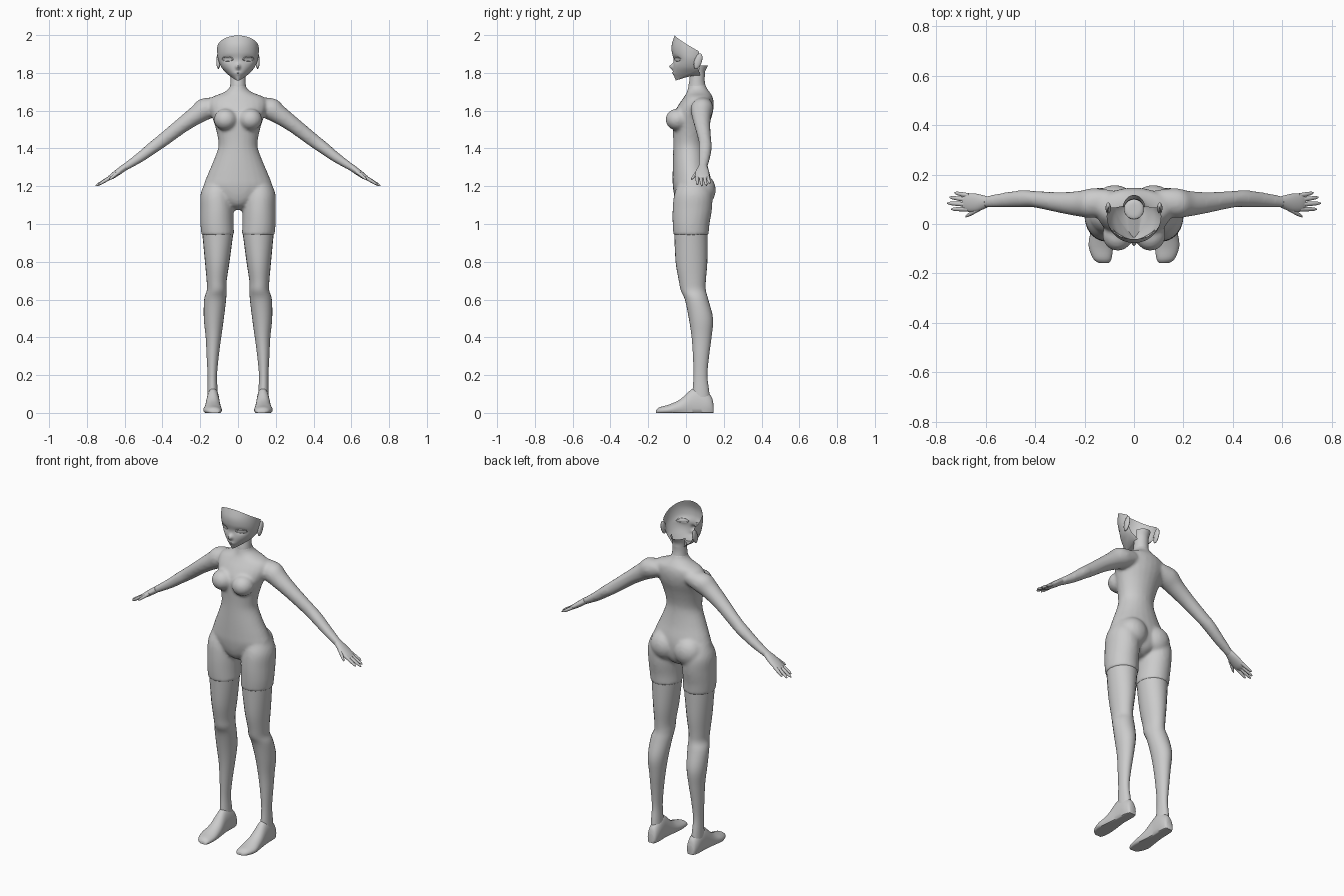
import bpy, bmesh, math
from mathutils import Vector, Matrix

if "Cube" in bpy.data.objects:
    bpy.data.objects.remove(bpy.data.objects["Cube"])

SIDES = 24
grey = bpy.data.materials.new("plain grey")
grey.diffuse_color = (0.6, 0.6, 0.6, 1)
grey.use_nodes = True
grey.node_tree.nodes["Principled BSDF"].inputs["Base Color"].default_value = grey.diffuse_color


def spline(stations, n=4):
    """Catmull-Rom interpolation between station tuples."""
    out, last = [], len(stations) - 1
    for i in range(last):
        p = [Vector(stations[min(max(i + k, 0), last)]) for k in (-1, 0, 1, 2)]
        for j in range(n):
            t = j / n
            out.append(0.5 * (2 * p[1] + (p[2] - p[0]) * t
                              + (2 * p[0] - 5 * p[1] + 4 * p[2] - p[3]) * t * t
                              + (3 * p[1] - p[0] - 3 * p[2] + p[3]) * t ** 3))
    return out + [Vector(stations[-1])]


def circle(n=SIDES):
    return [(math.cos(2 * math.pi * i / n), math.sin(2 * math.pi * i / n)) for i in range(n)]


def level(z, cx, hx, yf, yb):
    """Horizontal oval from front yf to back yb."""
    return [Vector((cx + hx * c, (yf + yb) / 2 + (yb - yf) / 2 * s, z)) for c, s in circle()]


def limb(x, y, z, ry, rn):
    """Oval across the sloping arm."""
    n = Vector((0.58, 0, 0.81))
    return [Vector((x, y, z)) + n * rn * c + Vector((0, ry * s, 0)) for c, s in circle()]


def sole(y, cx, hw, zt):
    """Flat-bottomed foot section."""
    return [Vector((cx + hw * c, y, max(0, zt * (0.35 + 0.65 * s)))) for c, s in circle()]


def loft(bm, rings, mirror=False, caps=True, closed=True):
    for sx in ((1, -1) if mirror else (1,)):
        rows = [[bm.verts.new((p.x * sx, p.y, p.z)) for p in r] for r in rings]
        n = len(rows[0])
        for a, b in zip(rows, rows[1:]):
            for i in range(n if closed else n - 1):
                j = (i + 1) % n
                bm.faces.new((a[i], a[j], b[j], b[i]))
        if caps:
            bm.faces.new(rows[0])
            bm.faces.new(rows[-1])


def ball(bm, loc, scale, tilt=0):
    for sx in (1, -1):
        m = (Matrix.Translation((loc[0] * sx, loc[1], loc[2])) @ Matrix.Rotation(tilt, 4, 'X')
             @ Matrix.Diagonal((*scale, 1)))
        bmesh.ops.create_uvsphere(bm, u_segments=20, v_segments=12, radius=1, matrix=m)


def finish(name, bm):
    bmesh.ops.recalc_face_normals(bm, faces=bm.faces)
    me = bpy.data.meshes.new(name)
    bm.to_mesh(me)
    bm.free()
    ob = bpy.data.objects.new(name, me)
    bpy.context.collection.objects.link(ob)
    me.materials.append(grey)
    bpy.context.view_layer.objects.active = ob
    ob.select_set(True)
    bpy.ops.object.shade_smooth_by_angle(angle=math.radians(50))
    ob.select_set(False)
    return ob


# Body: torso, bust, seat, upper thighs and arms fused into one skin
bm = bmesh.new()
torso = [(1.075, 0, .03, 0, .07), (1.10, 0, .07, -.04, .11), (1.14, 0, .13, -.06, .13),
         (1.20, 0, .178, -.07, .135), (1.25, 0, .166, -.071, .13), (1.32, 0, .136, -.07, .112),
         (1.40, 0, .106, -.068, .10), (1.45, 0, .106, -.068, .102), (1.52, 0, .122, -.07, .12),
         (1.58, 0, .142, -.065, .14), (1.63, 0, .155, -.04, .147), (1.67, 0, .14, -.012, .142),
         (1.695, 0, .08, .003, .128), (1.72, 0, .046, .01, .11), (1.745, 0, .042, .015, .102)]
loft(bm, [level(*s) for s in spline(torso)])
thigh = [(1.23, .10, .07, -.035, .11), (1.16, .113, .085, -.062, .138), (1.08, .112, .088, -.071, .138),
         (1.0, .111, .088, -.071, .125), (.94, .107, .087, -.067, .12)]
loft(bm, [level(*s) for s in spline(thigh)], mirror=True)
arm = [(.09, .092, 1.635, .045, .045), (.165, .085, 1.613, .06, .06), (.22, .082, 1.577, .052, .05),
       (.30, .087, 1.52, .042, .041), (.40, .10, 1.442, .034, .036), (.45, .102, 1.405, .035, .033),
       (.52, .097, 1.352, .031, .027), (.59, .09, 1.306, .025, .02), (.61, .088, 1.294, .025, .018)]
loft(bm, [limb(*s) for s in spline(arm)], mirror=True)
ball(bm, (.066, -.045, 1.553), (.062, .064, .058))
ball(bm, (.078, .085, 1.18), (.085, .073, .085))
bmesh.ops.recalc_face_normals(bm, faces=bm.faces)
body = finish("body", bm)
remesh = body.modifiers.new("fuse", 'REMESH')
remesh.mode, remesh.voxel_size, remesh.use_smooth_shade = 'VOXEL', 0.009, True
smooth = body.modifiers.new("soften", 'SMOOTH')
smooth.factor, smooth.iterations = 0.5, 6

# Lower legs, starting at the stocking line
bm = bmesh.new()
leg = [(.95, .107, .082, -.062, .115), (.8, .11, .065, -.055, .113), (.7, .113, .053, -.038, .105),
       (.65, .113, .052, -.028, .105), (.6, .121, .058, -.006, .118), (.5, .128, .053, .015, .143),
       (.4, .130, .041, .03, .135), (.3, .134, .032, .037, .122), (.2, .136, .025, .04, .113),
       (.12, .135, .027, .035, .122), (.05, .133, .03, .03, .13)]
loft(bm, [level(*s) for s in spline(leg)], mirror=True)
finish("legs", bm)

# Feet
bm = bmesh.new()
foot = [(.145, .13, .02, .05), (.135, .13, .028, .085), (.11, .131, .034, .11), (.07, .132, .035, .132),
        (.03, .133, .036, .125), (-.03, .133, .043, .072), (-.09, .134, .049, .044),
        (-.14, .128, .037, .03), (-.158, .122, .02, .015)]
loft(bm, [sole(*s) for s in spline(foot)], mirror=True)
finish("feet", bm)

# Hands: palm, four fingers and thumb
bm = bmesh.new()
palm = [(.595, .089, 1.304, .023, .018), (.635, .086, 1.275, .036, .017), (.67, .086, 1.25, .037, .014),
        (.69, .087, 1.238, .029, .008)]
loft(bm, [limb(*s) for s in spline(palm)], mirror=True)
fingers = [((.665, .114, 1.252), (.725, .126, 1.215)), ((.67, .097, 1.25), (.745, .108, 1.204)),
           ((.67, .079, 1.25), (.754, .084, 1.202)), ((.667, .06, 1.252), (.738, .06, 1.208)),
           ((.625, .062, 1.28), (.68, .03, 1.236))]
for base, tip in fingers:
    a, b = Vector(base), Vector(tip)
    rings = [limb(*a.lerp(b, t), r, r) for t, r in ((0, .01), (.5, .0088), (.85, .007), (1, .003))]
    loft(bm, rings, mirror=True)
finish("hands", bm)

# Face mask, open at the top and back, with the underside of the jaw
PROFILE = spline([(1.755, .014, -.052), (1.78, .042, -.062), (1.80, .063, -.067), (1.83, .088, -.068),
                  (1.87, .105, -.066), (1.91, .11, -.075), (1.95, .109, -.075), (2.0, .104, -.06)], 8)
CY, REACH = 0.03, math.radians(112)


def face(t, z):
    k = min(PROFILE, key=lambda p: abs(p[0] - z))
    i = list(PROFILE).index(k)
    q = PROFILE[min(max(i + (1 if z > k[0] else -1), 0), len(PROFILE) - 1)]
    f = 0 if q[0] == k[0] else (z - k[0]) / (q[0] - k[0])
    hw, yf = k[1] + (q[1] - k[1]) * f, k[2] + (q[2] - k[2]) * f
    x, y = hw * math.sin(t), CY - (CY - yf) * math.cos(t)
    bump = lambda cx, cz, sx, sz: math.exp(-((x - cx) / sx) ** 2 - ((z - cz) / sz) ** 2)
    if math.cos(t) > 0:
        y -= .022 * bump(0, 1.833, .011, .014) + .005 * bump(0, 1.797, .018, .008)
        y += .008 * (bump(.054, 1.872, .026, .015) + bump(-.054, 1.872, .026, .015))
    return Vector((x, y, z))


bm = bmesh.new()
angles = [REACH * (i / 30 - 1) for i in range(61)]
rows = [[Vector((.039 * math.sin(t), .06 - .04 * math.cos(t), 1.785)) for t in angles]]
for v in range(41):
    row = []
    for t in angles:
        drop = (1 - math.cos(t)) / (1 - math.cos(REACH))
        low, high = 1.76 + .06 * drop ** 1.3, 1.998 - .085 * drop
        row.append(face(t, low + (high - low) * v / 40))
    rows.append(row)
loft(bm, rows, caps=False, closed=False)
finish("face", bm)

# Neck tube with a flared nape
bm = bmesh.new()
neck = [(1.69, 0, .05, .01, .118), (1.73, 0, .042, .013, .104), (1.76, 0, .04, .018, .099),
        (1.79, 0, .039, .021, .1)]
loft(bm, [level(*s) for s in spline(neck)], caps=False)
nape = [(1.785, .039, .1), (1.81, .041, .102), (1.84, .046, .117)]
loft(bm, [[Vector((w * math.sin(a), .06 + (yb - .06) * math.cos(a), z))
           for a in (math.radians(d) for d in range(-80, 81, 10))] for z, w, yb in spline(nape)],
     caps=False, closed=False)
finish("neck", bm)

# Ears
bm = bmesh.new()
ball(bm, (.104, .064, 1.862), (.011, .02, .043), math.radians(-18))
finish("ears", bm)

# Eyelid rims and lips laid on the face
bm = bmesh.new()


def rim(cx, cz, w, h, r):
    rings = []
    for c, s in circle():
        x, z = cx + w * c, cz + h * s * (1 if s > 0 else .7)
        p = face(math.asin(x / .104), z)
        out = Vector((c, 0, s))
        rings.append([p + out * r * a + Vector((0, -r * b, 0)) for a, b in circle(6)])
    loft(bm, rings + rings[:1], mirror=cx > 0, caps=False)


rim(.054, 1.872, .028, .013, .0025)
rim(0, 1.797, .012, .003, .002)
finish("eyelids_and_lips", bm)
